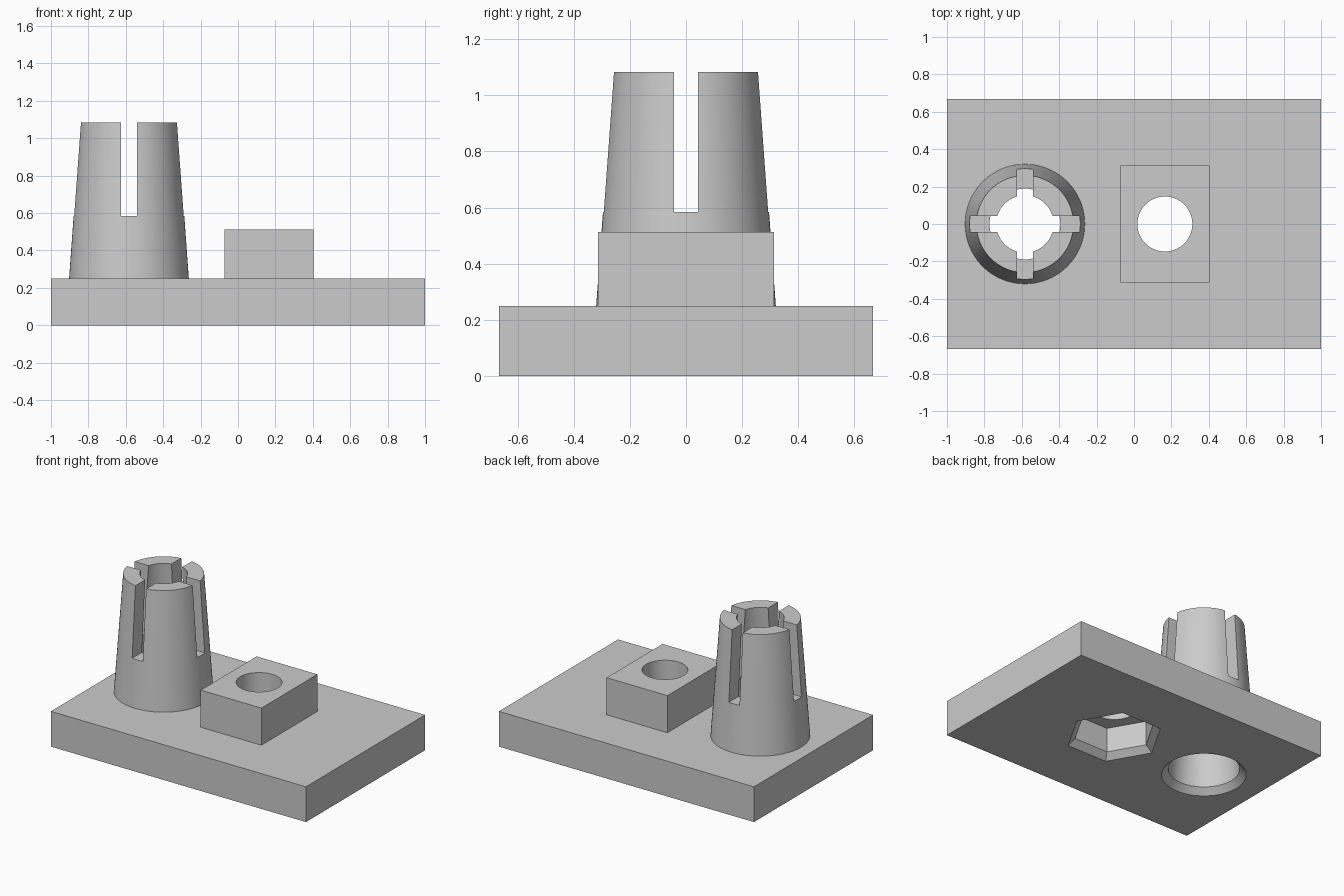
import bpy, bmesh, math
from mathutils import Matrix

cube = bpy.data.objects.get("Cube")
if cube:
    bpy.data.objects.remove(cube, do_unlink=True)

# Single plain grey for every part
grey = bpy.data.materials.new("light grey")
grey.use_nodes = True
grey.diffuse_color = (0.6, 0.6, 0.6, 1)
grey.node_tree.nodes["Principled BSDF"].inputs["Base Color"].default_value = (0.6, 0.6, 0.6, 1)

SLEEVE_X, NUT_X = -0.583, 0.165
BASE_TOP, SLEEVE_TOP, BLOCK_TOP = 0.25, 1.084, 0.513
CHAMFER = 0.042


def add_object(name, bm):
    bmesh.ops.recalc_face_normals(bm, faces=bm.faces)
    mesh = bpy.data.meshes.new(name)
    bm.to_mesh(mesh)
    bm.free()
    mesh.materials.append(grey)
    obj = bpy.data.objects.new(name, mesh)
    bpy.context.collection.objects.link(obj)
    return obj


def box(name, x, half_x, half_y, low, high):
    bm = bmesh.new()
    bmesh.ops.create_cube(bm, size=1, matrix=Matrix.Translation((x, 0, (low + high) / 2))
                          @ Matrix.Diagonal((2 * half_x, 2 * half_y, high - low, 1)))
    return add_object(name, bm)


def stack(name, x, profile, sides):
    """Closed solid through regular polygons given as (radius, height)."""
    bm = bmesh.new()
    rings = []
    for radius, z in profile:
        angles = [math.tau * i / sides for i in range(sides)]
        rings.append([bm.verts.new((x + radius * math.cos(a), radius * math.sin(a), z))
                      for a in angles])
    for low, high in zip(rings, rings[1:]):
        for i in range(sides):
            j = (i + 1) % sides
            bm.faces.new((low[i], low[j], high[j], high[i]))
    bm.faces.new(rings[0])
    bm.faces.new(rings[-1])
    return add_object(name, bm)


def cut(target, cutters):
    for cutter in cutters:
        cutter.hide_render = True
        mod = target.modifiers.new("cut", 'BOOLEAN')
        mod.operation = 'DIFFERENCE'
        mod.solver = 'EXACT'
        mod.object = cutter
    graph = bpy.context.evaluated_depsgraph_get()
    mesh = bpy.data.meshes.new_from_object(target.evaluated_get(graph))
    target.modifiers.clear()
    target.data = mesh


# Solid parts
base = box("base_plate", 0, 1, 0.667, 0, BASE_TOP)
block = box("nut_block", NUT_X, 0.238, 0.313, BASE_TOP, BLOCK_TOP)
sleeve = stack("tapered_sleeve", SLEEVE_X, [(0.32, BASE_TOP), (0.26, SLEEVE_TOP)], 96)

# Cutters: tapered bore with chamfered mouth, hexagonal pocket, screw hole, cross slots
bore = stack("bore_cutter", SLEEVE_X,
             [(0.228 + 2 * CHAMFER, -CHAMFER), (0.228, CHAMFER), (0.145, 1.2)], 96)
lip = CHAMFER / math.cos(math.pi / 6)
pocket = stack("pocket_cutter", NUT_X,
               [(0.265 + 2 * lip, -CHAMFER), (0.265, CHAMFER), (0.265, 0.215)], 6)
hole = stack("hole_cutter", NUT_X, [(0.147, 0.1), (0.147, 0.7)], 64)
slots = [box("slot_cutter_x", SLEEVE_X, 0.5, CHAMFER, 0.584, 1.3),
         box("slot_cutter_y", SLEEVE_X, CHAMFER, 0.5, 0.584, 1.3)]

cut(base, [bore, pocket, hole])
cut(block, [hole])
cut(sleeve, [bore] + slots)

for helper in [bore, pocket, hole] + slots:
    bpy.data.objects.remove(helper, do_unlink=True)

# Smooth round walls, crisp edges
for obj in (base, block, sleeve):
    bpy.ops.object.select_all(action='DESELECT')
    obj.select_set(True)
    bpy.context.view_layer.objects.active = obj
    bpy.ops.object.shade_smooth_by_angle(angle=math.radians(25))
